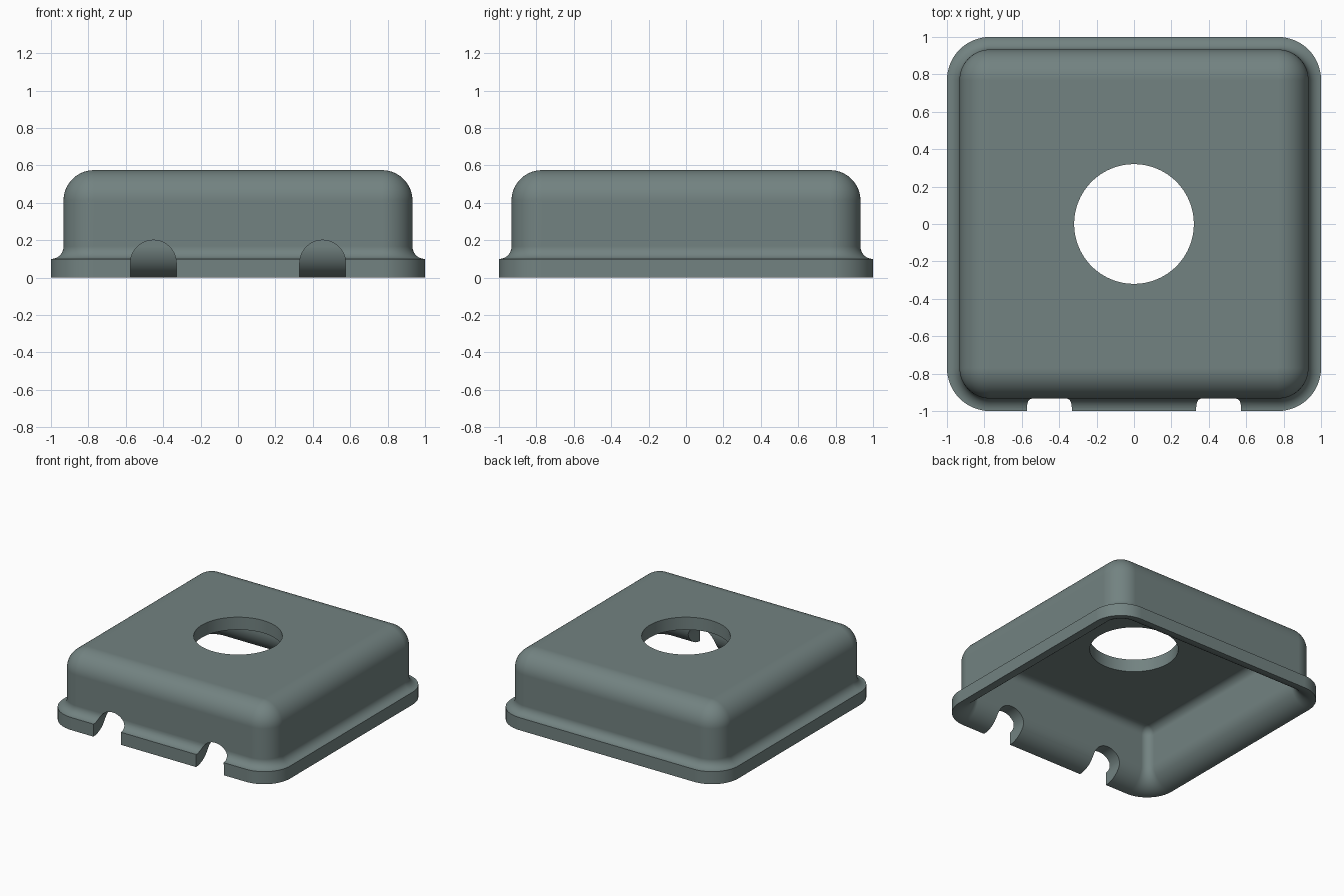
import bpy, bmesh, math

if "Cube" in bpy.data.objects:
    bpy.data.objects.remove(bpy.data.objects["Cube"], do_unlink=True)

mat = bpy.data.materials.new("grey green")
mat.use_nodes = True
COLOUR = (0.17, 0.225, 0.22, 1)
mat.diffuse_color = COLOUR
mat.node_tree.nodes["Principled BSDF"].inputs["Base Color"].default_value = COLOUR

CORE = 0.77       # half width of the square through the corner centres
HEIGHT = 0.575
WALL = 0.1        # shell thickness
BODY_R = 0.163    # corner and top edge radius
RIM_R = 0.23      # corner radius of the flange
FLARE = RIM_R - BODY_R


def make_object(name, bm):
    bmesh.ops.recalc_face_normals(bm, faces=bm.faces)
    mesh = bpy.data.meshes.new(name)
    bm.to_mesh(mesh)
    bm.free()
    mesh.materials.append(mat)
    obj = bpy.data.objects.new(name, mesh)
    bpy.context.collection.objects.link(obj)
    return obj


def arc(cx, cz, r, a0, a1, n=14):
    angles = [math.radians(a0 + (a1 - a0) * i / n) for i in range(n + 1)]
    return [(cx + r * math.cos(a), cz + r * math.sin(a)) for a in angles]


def rounded_square(bm, r, z, n=16):
    ring = []
    for k, (sx, sy) in enumerate([(1, 1), (-1, 1), (-1, -1), (1, -1)]):
        for x, y in arc(sx * CORE, sy * CORE, r, 90 * k, 90 * k + 90, n):
            ring.append(bm.verts.new((x, y, z)))
    return ring


def prism(name, outline, to_3d, low, high):
    bm = bmesh.new()
    a, b = ([bm.verts.new(to_3d(u, v, d)) for u, v in outline] for d in (low, high))
    bm.faces.new(a)
    bm.faces.new(b)
    for i in range(len(a)):
        j = (i + 1) % len(a)
        bm.faces.new((a[i], a[j], b[j], b[i]))
    obj = make_object(name, bm)
    obj.hide_render = True
    return obj


# Wall section swept round the square: outside from top to foot, then back up inside
top_z = HEIGHT - BODY_R
section = (arc(0, top_z, BODY_R, 90, 0)
           + arc(RIM_R, WALL + FLARE, FLARE, 180, 270)
           + arc(RIM_R, WALL + FLARE, FLARE + WALL, 270, 180)
           + arc(0, top_z, BODY_R - WALL, 0, 90))

bm = bmesh.new()
rings = [rounded_square(bm, max(r, 0.0), z) for r, z in section]
for a, b in zip(rings, rings[1:]):
    for i in range(len(a)):
        j = (i + 1) % len(a)
        bm.faces.new((a[i], a[j], b[j], b[i]))
bm.faces.new(rings[0])
bm.faces.new(rings[-1])
bmesh.ops.remove_doubles(bm, verts=bm.verts, dist=1e-5)
cover = make_object("cover_shell", bm)

# Round opening in the top and two arched cable notches in the front
circle = arc(0, 0, 0.32, 0, 360, 96)[:-1]
cutters = [prism("opening_cutter", circle, lambda u, v, d: (u, v, d), 0.3, 0.8)]
for side in (-1, 1):
    arch = arc(side * 0.4525, 0.078, 0.1225, 0, 180, 32)
    arch += [(arch[-1][0], -0.1), (arch[0][0], -0.1)]
    cutters.append(prism("notch_cutter", arch, lambda u, v, d: (u, d, v), -1.2, -0.6))

bpy.ops.object.select_all(action='DESELECT')
bpy.context.view_layer.objects.active = cover
cover.select_set(True)
for cutter in cutters:
    mod = cover.modifiers.new("cut", 'BOOLEAN')
    mod.operation = 'DIFFERENCE'
    mod.solver = 'EXACT'
    mod.object = cutter
    bpy.ops.object.modifier_apply(modifier=mod.name)
    bpy.data.objects.remove(cutter, do_unlink=True)

# Smooth fillets with flat faces kept even
bpy.ops.object.shade_smooth_by_angle(angle=math.radians(30))
weighted = cover.modifiers.new("even_normals", 'WEIGHTED_NORMAL')
weighted.keep_sharp = True
